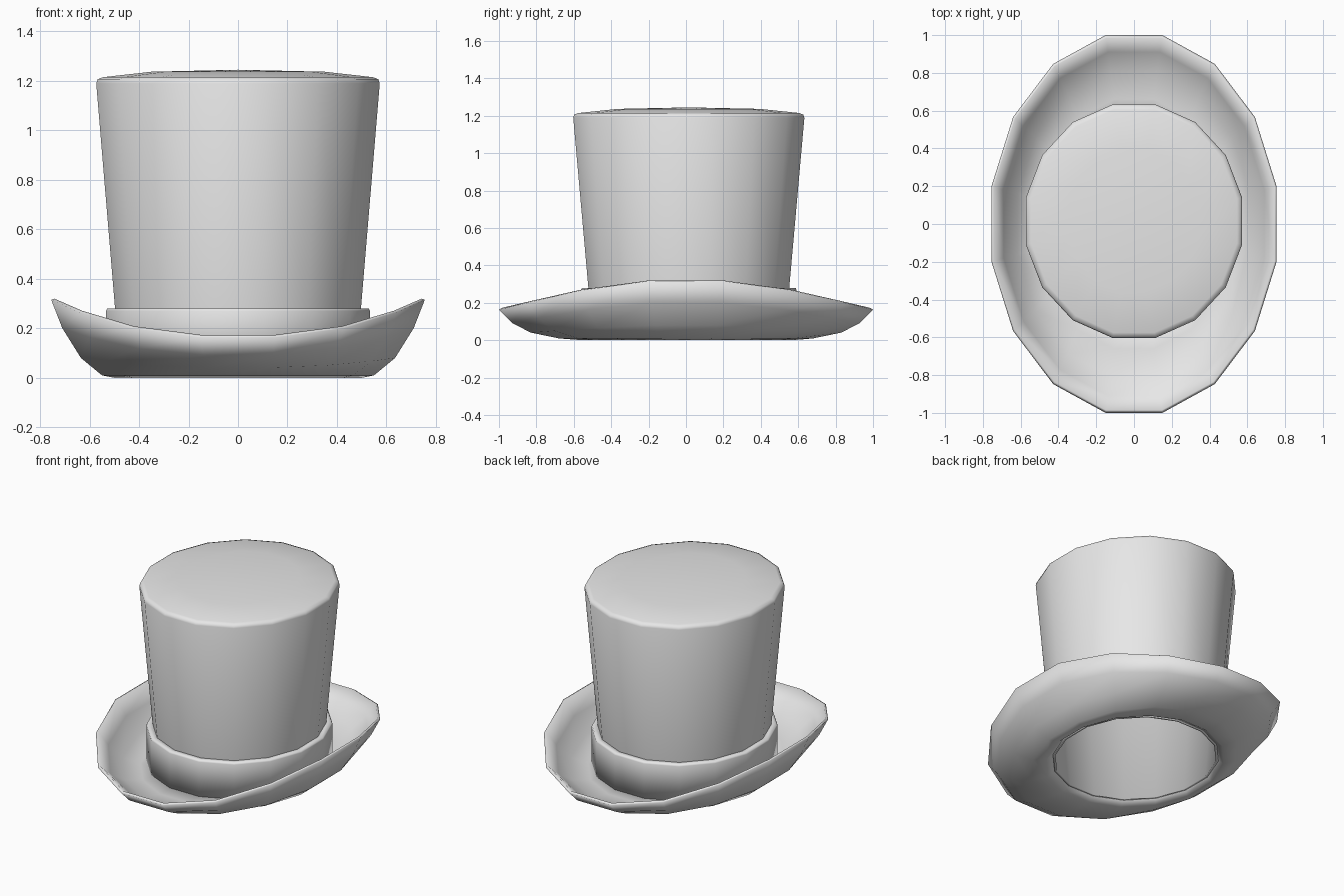
import bpy, bmesh, math

if "Cube" in bpy.data.objects:
    bpy.data.objects.remove(bpy.data.objects["Cube"], do_unlink=True)

SIDES = 16
HALF = math.pi / SIDES

felt = bpy.data.materials.new("grey_felt")
felt.use_nodes = True
grey = (0.8, 0.8, 0.8, 1)
felt.diffuse_color = grey
felt.node_tree.nodes["Principled BSDF"].inputs["Base Color"].default_value = grey


def oval_rings(name, rings, loop=False):
    """Skin oval rings given as (half width, half depth, side z, end z, centre y)."""
    bm = bmesh.new()
    loops = []
    for rx, ry, z_side, z_end, cy in rings:
        if rx == 0:
            loops.append([bm.verts.new((0, cy, z_side))] * SIDES)
            continue
        ring = []
        for i in range(SIDES):
            a = HALF * (2 * i + 1)
            x, y = math.cos(a) / math.cos(HALF), math.sin(a) / math.cos(HALF)
            z = z_end + (z_side - z_end) * min(1, abs(x)) ** 2.4
            ring.append(bm.verts.new((rx * x, cy + ry * y, z)))
        loops.append(ring)
    pairs = list(zip(loops, loops[1:]))
    if loop:
        pairs.append((loops[-1], loops[0]))
    for low, high in pairs:
        for i in range(SIDES):
            j = (i + 1) % SIDES
            corners = [low[i], low[j], high[j], high[i]]
            bm.faces.new(list(dict.fromkeys(corners)))
    bmesh.ops.recalc_face_normals(bm, faces=bm.faces)
    for f in bm.faces:
        f.smooth = True
    mesh = bpy.data.meshes.new(name)
    bm.to_mesh(mesh)
    bm.free()
    mesh.materials.append(felt)
    obj = bpy.data.objects.new(name, mesh)
    bpy.context.collection.objects.link(obj)
    return obj


def level(rx, ry, z, cy=0.015):
    return (rx, ry, z, z, cy)


# Brim: underside out to the curled rim, then back along the top
oval_rings("brim", [
    level(0.47, 0.50, 0.03),
    level(0.50, 0.56, 0.0, 0.01),
    level(0.55, 0.68, 0.01, 0),
    (0.635, 0.83, 0.08, 0.04, 0),
    (0.71, 0.93, 0.20, 0.09, 0),
    (0.755, 1.0, 0.315, 0.16, 0),
    (0.743, 0.985, 0.32, 0.17, 0),
    (0.69, 0.91, 0.215, 0.115, 0),
    (0.615, 0.81, 0.105, 0.07, 0),
    level(0.53, 0.66, 0.04, 0),
    level(0.47, 0.50, 0.045),
], loop=True)

# Crown: domed top, flared wall, hollow inside
oval_rings("crown", [
    level(0, 0, 1.245),
    level(0.35, 0.38, 1.237),
    level(0.545, 0.59, 1.215),
    level(0.567, 0.612, 1.207),
    level(0.573, 0.618, 1.19),
    level(0.497, 0.537, 0.28),
    level(0.475, 0.51, 0.02),
    level(0.46, 0.495, 0.02),
    level(0.55, 0.595, 1.18),
    level(0.35, 0.38, 1.215),
    level(0, 0, 1.225),
])

# Band around the foot of the crown
oval_rings("hat_band", [
    level(0.533, 0.575, 0.03),
    level(0.533, 0.575, 0.27),
    level(0.529, 0.571, 0.28),
    level(0.485, 0.525, 0.28),
    level(0.48, 0.515, 0.03),
], loop=True)
